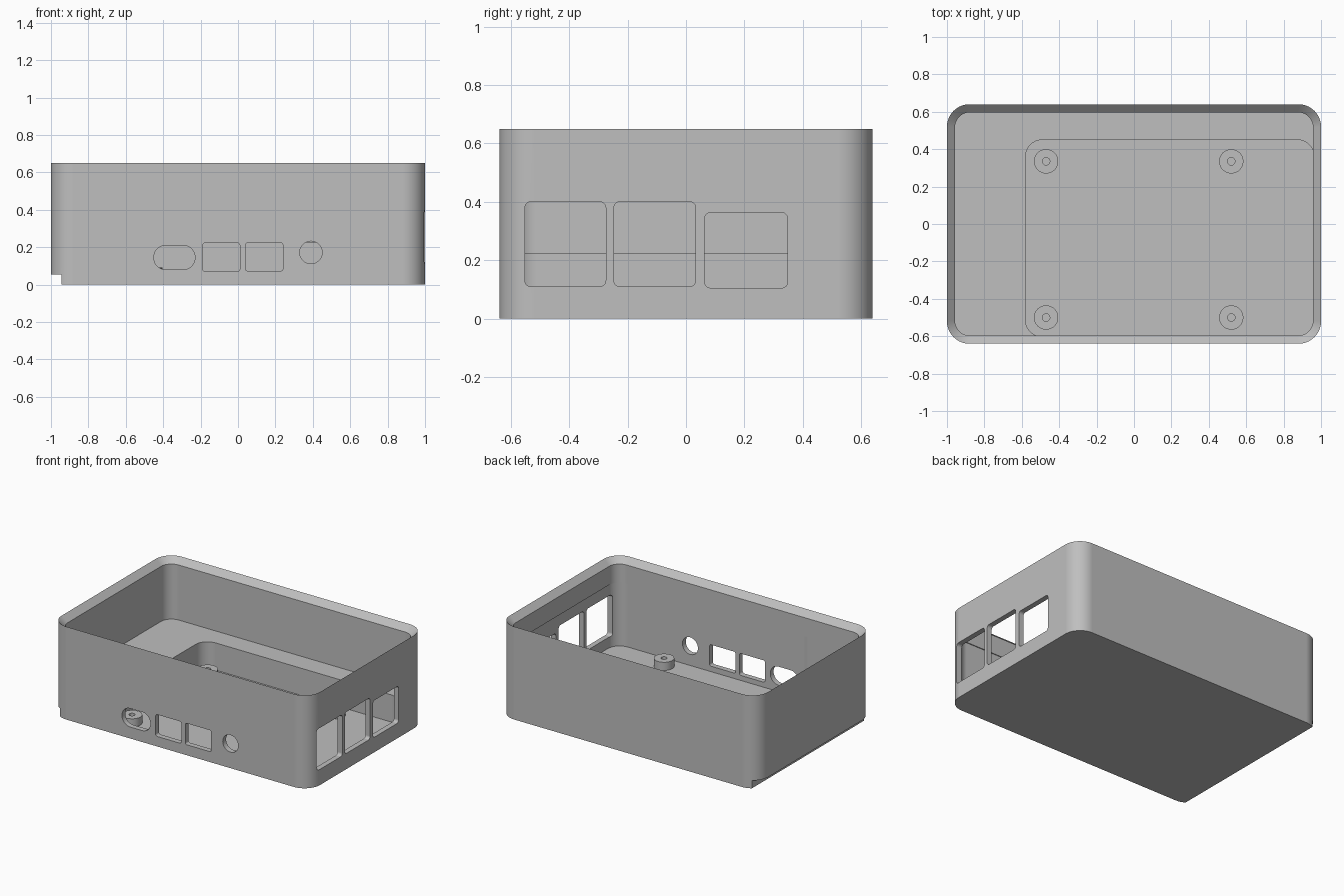
import bpy, bmesh, math

if "Cube" in bpy.data.objects:
    bpy.data.objects.remove(bpy.data.objects["Cube"])

plastic = bpy.data.materials.new("grey plastic")
plastic.diffuse_color = (0.52, 0.52, 0.52, 1)
plastic.use_nodes = True
plastic.node_tree.nodes["Principled BSDF"].inputs["Base Color"].default_value = plastic.diffuse_color


def rounded(u0, u1, v0, v1, r, n=10):
    """Counter-clockwise outline of a rounded rectangle."""
    pts = []
    for k, (cu, cv) in enumerate([(u1 - r, v1 - r), (u0 + r, v1 - r),
                                  (u0 + r, v0 + r), (u1 - r, v0 + r)]):
        for i in range(n + 1):
            a = math.pi / 2 * (k + i / n)
            pts.append((cu + r * math.cos(a), cv + r * math.sin(a)))
    return pts


def loft(name, rings):
    """Closed solid through matching rings of 3D points."""
    bm = bmesh.new()
    loops = [[bm.verts.new(p) for p in ring] for ring in rings]
    for a, b in zip(loops, loops[1:]):
        for i in range(len(a)):
            j = (i + 1) % len(a)
            bm.faces.new((a[i], a[j], b[j], b[i]))
    bm.faces.new(loops[0][::-1])
    bm.faces.new(loops[-1])
    bmesh.ops.remove_doubles(bm, verts=bm.verts, dist=1e-5)
    bmesh.ops.recalc_face_normals(bm, faces=bm.faces)
    mesh = bpy.data.meshes.new(name)
    bm.to_mesh(mesh)
    bm.free()
    ob = bpy.data.objects.new(name, mesh)
    bpy.context.collection.objects.link(ob)
    mesh.materials.append(plastic)
    return ob


def prism(name, outline, lo, hi, axis):
    put = {"x": lambda u, v, d: (d, u, v),
           "y": lambda u, v, d: (u, d, v),
           "z": lambda u, v, d: (u, v, d)}[axis]
    return loft(name, [[put(u, v, d) for u, v in outline] for d in (lo, hi)])


def cut(body, cutters):
    bpy.context.view_layer.objects.active = body
    for c in cutters:
        m = body.modifiers.new("cut", "BOOLEAN")
        m.operation, m.solver, m.object = "DIFFERENCE", "EXACT", c
        bpy.ops.object.modifier_apply(modifier=m.name)
    for c in cutters:
        bpy.data.objects.remove(c)


def smooth(ob):
    bpy.ops.object.select_all(action="DESELECT")
    ob.select_set(True)
    bpy.context.view_layer.objects.active = ob
    bpy.ops.object.shade_smooth_by_angle(angle=math.radians(30))
    ob.modifiers.new("even shading", "WEIGHTED_NORMAL").keep_sharp = True


# Tray with rounded corners, inward-sloping rim and a raised inner floor
outer = rounded(-1, 1, -0.64, 0.64, 0.12)
inner = rounded(-0.957, 0.957, -0.597, 0.597, 0.08)
case = loft("case", [[(x, y, z) for x, y in ring] for ring, z in
                     ((outer, 0), (outer, 0.65), (inner, 0.61), (inner, 0.225))])

cutters = [
    # board pocket, slightly thinning the front and right walls
    prism("pocket", rounded(-0.58, 0.963, -0.603, 0.45, 0.09), 0.035, 0.48, "z"),
    # undercut along the left bottom edge
    prism("notch", [(-1.1, -0.1), (-0.945, -0.1), (-0.945, 0.055), (-1.1, 0.055)],
          -1, 1, "y"),
]
# Front sockets: oval, two rectangles and a round hole
for u0, u1, v0, v1, r in [(-0.45, -0.23, 0.08, 0.21, 0.064),
                          (-0.19, 0.01, 0.07, 0.223, 0.015),
                          (0.04, 0.24, 0.073, 0.223, 0.012),
                          (0.33, 0.45, 0.112, 0.232, 0.06)]:
    cutters.append(prism("front_socket", rounded(u0, u1, v0, v1, r), -0.75, -0.55, "y"))
# Right side windows
for u0, u1, v0, v1 in [(-0.552, -0.275, 0.11, 0.40),
                       (-0.247, 0.033, 0.11, 0.40),
                       (0.064, 0.348, 0.105, 0.363)]:
    cutters.append(prism("side_window", rounded(u0, u1, v0, v1, 0.02), 0.9, 1.1, "x"))
cut(case, cutters)
smooth(case)

# Hollow mounting posts
for x in (-0.47, 0.52):
    for y in (-0.50, 0.335):
        disc = lambda r: rounded(x - r, x + r, y - r, y + r, r, 8)
        post = prism("mounting_post", disc(0.065), 0.03, 0.092, "z")
        cut(post, [prism("screw_hole", disc(0.02), 0.04, 0.2, "z")])
        smooth(post)
